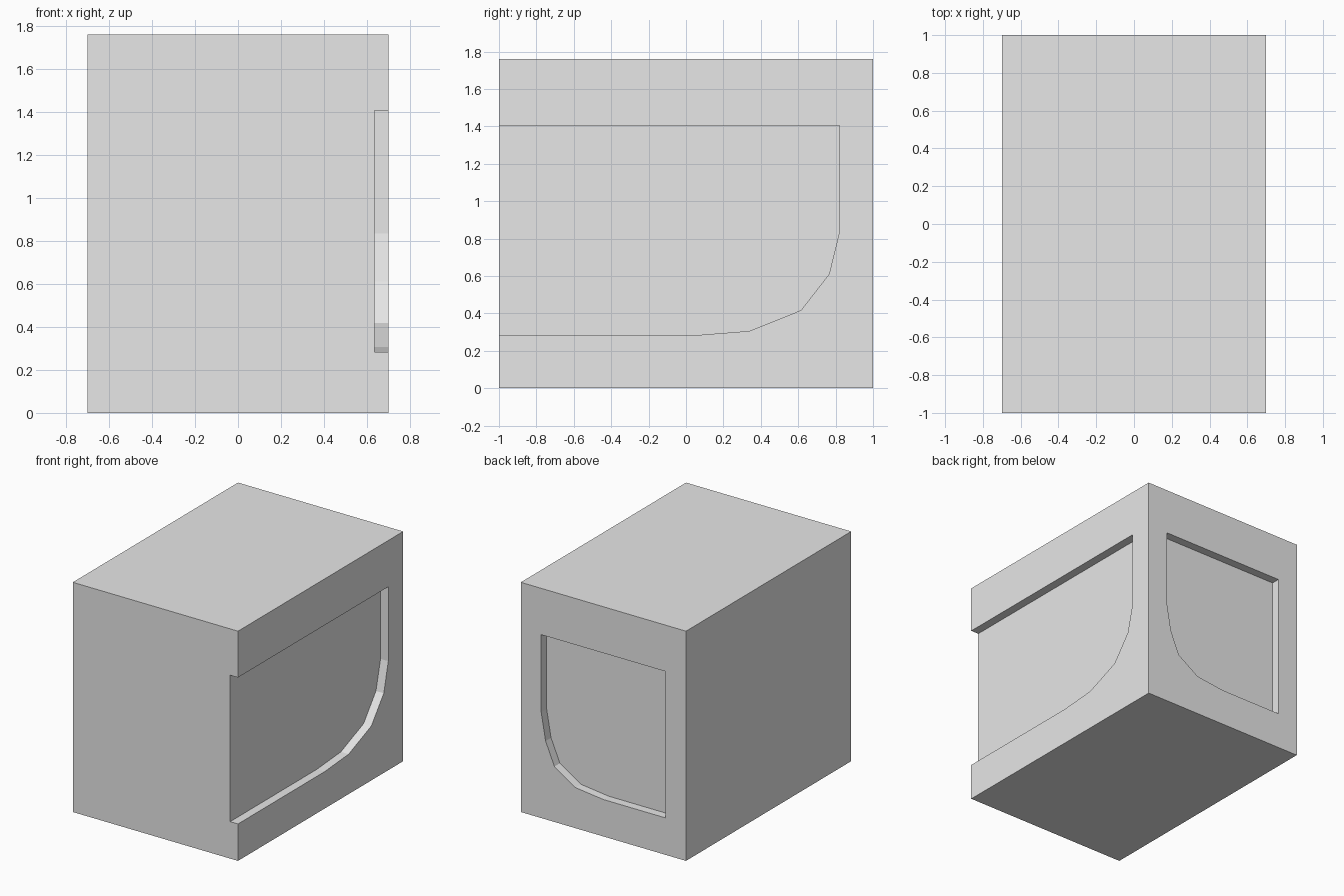
import bpy
import bmesh
from mathutils import Vector

cube = bpy.data.objects.get("Cube")
if cube:
    bpy.data.objects.remove(cube, do_unlink=True)

HALF_X, HALF_Y, HEIGHT = 0.70, 1.0, 1.76
DEPTH, TOP, BOTTOM = 0.066, 1.405, 0.283

grey = bpy.data.materials.new("light_grey")
grey.use_nodes = True
grey.diffuse_color = (0.8, 0.8, 0.8, 1)
grey.node_tree.nodes["Principled BSDF"].inputs["Base Color"].default_value = (0.8, 0.8, 0.8, 1)


def prism(name, points, extrusion):
    """Closed solid made by sweeping a flat outline along a vector."""
    bm = bmesh.new()
    face = bm.faces.new([bm.verts.new(p) for p in points])
    swept = bmesh.ops.extrude_face_region(bm, geom=[face])["geom"]
    verts = [g for g in swept if isinstance(g, bmesh.types.BMVert)]
    bmesh.ops.translate(bm, verts=verts, vec=Vector(extrusion))
    bmesh.ops.recalc_face_normals(bm, faces=bm.faces)
    mesh = bpy.data.meshes.new(name)
    bm.to_mesh(mesh)
    bm.free()
    mesh.materials.append(grey)
    obj = bpy.data.objects.new(name, mesh)
    bpy.context.collection.objects.link(obj)
    return obj


def recess_outline(straight_edge, curve):
    """Panel outline with square top corners and one swept lower corner."""
    return ([(straight_edge, BOTTOM), (straight_edge, TOP), (curve[0][0], TOP)] + curve)


# Main block
block = prism("block",
              [(-HALF_X, -HALF_Y, 0), (HALF_X, -HALF_Y, 0),
               (HALF_X, HALF_Y, 0), (-HALF_X, HALF_Y, 0)],
              (0, 0, HEIGHT))

# Side recess, running out through the front edge
side = recess_outline(-HALF_Y - 0.2, [(0.82, 0.835), (0.765, 0.61), (0.615, 0.417),
                                      (0.34, 0.306), (0.05, BOTTOM)])
side_cutter = prism("side_recess_cutter",
                    [(HALF_X - DEPTH, y, z) for y, z in side], (0.2, 0, 0))

# Back recess, closed on all four sides
back = recess_outline(-0.527, [(0.527, 0.81), (0.49, 0.60), (0.415, 0.425),
                               (0.237, 0.311), (0.0, BOTTOM)])
back_cutter = prism("back_recess_cutter",
                    [(x, HALF_Y - DEPTH, z) for x, z in back], (0, 0.2, 0))

# Carve the recesses
bpy.context.view_layer.objects.active = block
for cutter in (side_cutter, back_cutter):
    cutter.hide_render = True
    cut = block.modifiers.new(cutter.name, 'BOOLEAN')
    cut.operation = 'DIFFERENCE'
    cut.solver = 'EXACT'
    cut.object = cutter
    bpy.ops.object.modifier_apply(modifier=cut.name)
    bpy.data.objects.remove(cutter, do_unlink=True)
